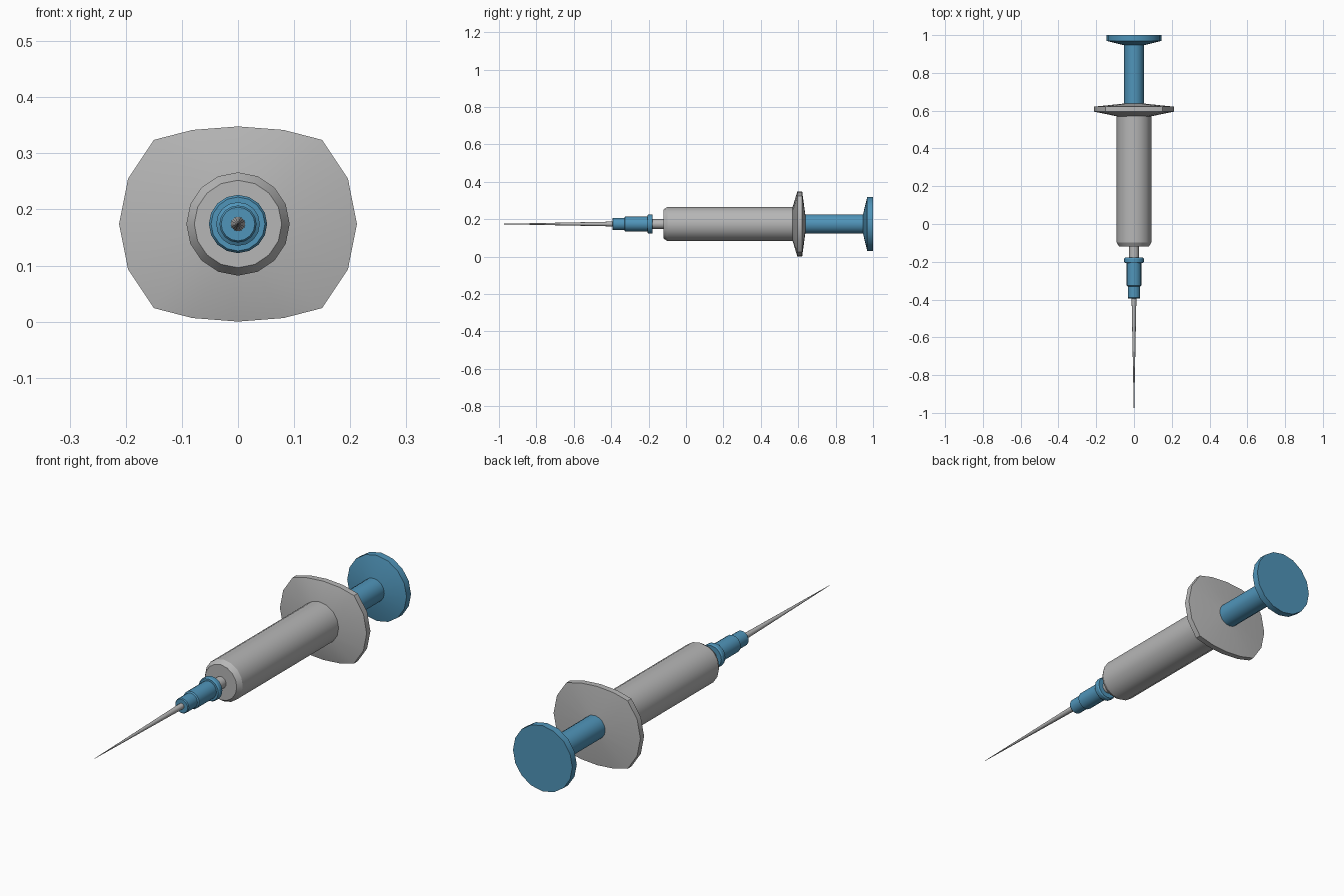
import bpy, bmesh, math

AXIS_Z = 0.174
SIDES = 16

if "Cube" in bpy.data.objects:
    bpy.data.objects.remove(bpy.data.objects["Cube"], do_unlink=True)


def make_material(name, rgb):
    mat = bpy.data.materials.new(name)
    mat.use_nodes = True
    mat.diffuse_color = (*rgb, 1)
    mat.node_tree.nodes["Principled BSDF"].inputs["Base Color"].default_value = (*rgb, 1)
    return mat


grey = make_material("grey", (0.47, 0.47, 0.47))
blue = make_material("blue", (0.08, 0.30, 0.49))


def lathe(name, profile, mat, shape=None):
    """Turn (y, radius) pairs around the long axis and cap both ends."""
    bm = bmesh.new()
    rings = []
    for y, r in profile:
        ring = []
        for i in range(SIDES):
            a = math.tau * i / SIDES
            x, z = r * math.cos(a), r * math.sin(a)
            if shape:
                x, z = shape(x, z)
            ring.append(bm.verts.new((x, y, z)))
        rings.append(ring)
    for a, b in zip(rings, rings[1:]):
        for i in range(SIDES):
            j = (i + 1) % SIDES
            bm.faces.new((a[i], a[j], b[j], b[i]))
    bm.faces.new(rings[0])
    bm.faces.new(rings[-1])
    bmesh.ops.recalc_face_normals(bm, faces=bm.faces)
    mesh = bpy.data.meshes.new(name)
    bm.to_mesh(mesh)
    bm.free()
    mesh.materials.append(mat)
    obj = bpy.data.objects.new(name, mesh)
    obj.location.z = AXIS_Z
    bpy.context.collection.objects.link(obj)
    bpy.ops.object.select_all(action="DESELECT")
    obj.select_set(True)
    bpy.context.view_layer.objects.active = obj
    bpy.ops.object.shade_smooth_by_angle(angle=math.radians(30))
    return obj


def flatten(x, z):
    """Press the top and bottom of the flange towards a shallow arc."""
    limit = 0.15
    if abs(z) > limit:
        z = math.copysign(limit + (abs(z) - limit) * 0.385, z)
    return x, z


# Needle and its stepped hub
lathe("needle", [(-1, 0.0008), (-0.38, 0.013)], grey)
lathe("needle_hub", [(-0.394, 0.030), (-0.390, 0.033), (-0.33, 0.033),
                     (-0.326, 0.039), (-0.206, 0.039)], blue)
lathe("hub_collar", [(-0.206, 0.048), (-0.200, 0.052), (-0.184, 0.052),
                     (-0.178, 0.048)], blue)

# Barrel with its nozzle and finger flange
lathe("nozzle", [(-0.19, 0.026), (-0.11, 0.026)], grey)
lathe("barrel", [(-0.12, 0.078), (-0.098, 0.092), (0.58, 0.092)], grey)
lathe("finger_flange", [(0.57, 0.090), (0.595, 0.212), (0.621, 0.212),
                        (0.638, 0.050)], grey, flatten)

# Plunger rod and thumb disc
lathe("plunger_rod", [(0.62, 0.052), (0.95, 0.052)], blue)
lathe("thumb_disc", [(0.946, 0.050), (0.969, 0.145), (1, 0.145)], blue)
